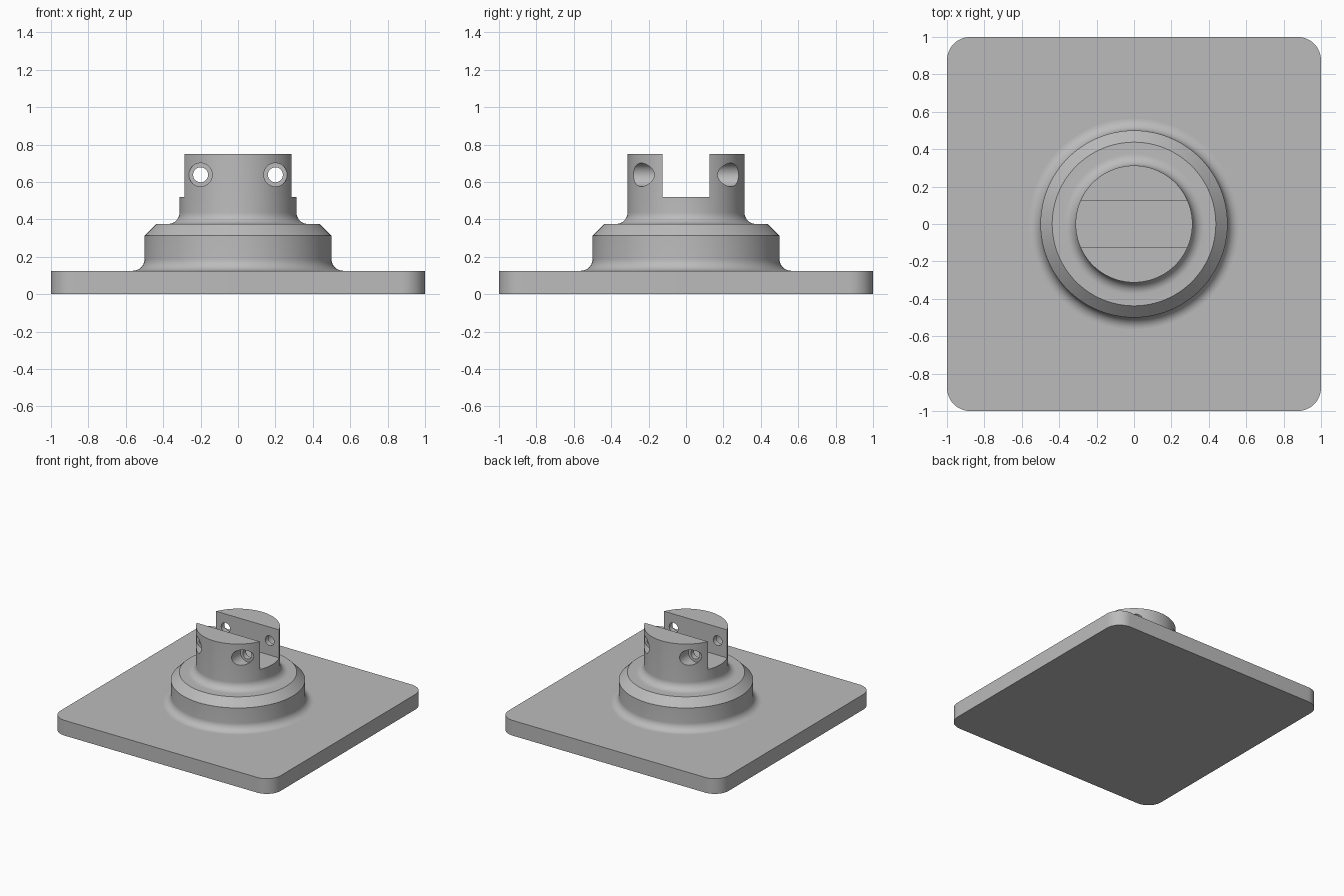
import bpy
import bmesh
import math
from mathutils import Matrix

cube = bpy.data.objects.get("Cube")
if cube:
    bpy.data.objects.remove(cube, do_unlink=True)

grey = bpy.data.materials.new("plain_grey")
grey.use_nodes = True
colour = (0.5, 0.5, 0.5, 1)
grey.diffuse_color = colour
grey.node_tree.nodes["Principled BSDF"].inputs["Base Color"].default_value = colour


def finish(name, bm):
    """Turn a bmesh into a named grey object."""
    bmesh.ops.recalc_face_normals(bm, faces=bm.faces)
    mesh = bpy.data.meshes.new(name)
    bm.to_mesh(mesh)
    bm.free()
    mesh.materials.append(grey)
    obj = bpy.data.objects.new(name, mesh)
    bpy.context.collection.objects.link(obj)
    return obj


def arc(cx, cy, r, start, end, steps=10):
    angles = [math.radians(start + (end - start) * i / steps) for i in range(steps + 1)]
    return [(cx + r * math.cos(a), cy + r * math.sin(a)) for a in angles]


def lathe(name, profile, sides=96):
    """Revolve (radius, height) points around z."""
    bm = bmesh.new()
    verts = [bm.verts.new((r, 0, z)) for r, z in profile]
    edges = [bm.edges.new(pair) for pair in zip(verts, verts[1:])]
    bmesh.ops.spin(bm, geom=verts + edges, axis=(0, 0, 1), cent=(0, 0, 0),
                   angle=math.tau, steps=sides, use_merge=True)
    bmesh.ops.remove_doubles(bm, verts=bm.verts, dist=1e-5)
    return finish(name, bm)


def box(name, size, centre):
    bm = bmesh.new()
    bmesh.ops.create_cube(bm, size=1,
                          matrix=Matrix.Translation(centre) @ Matrix.Diagonal((*size, 1)))
    return finish(name, bm)


def bore(name, radius, x, y, z, length):
    """Cylinder lying along y."""
    bm = bmesh.new()
    bmesh.ops.create_cone(bm, cap_ends=True, segments=48, radius1=radius, radius2=radius,
                          depth=length, matrix=Matrix.Translation((x, y, z))
                          @ Matrix.Rotation(math.pi / 2, 4, "X"))
    return finish(name, bm)


def cut(target, cutter):
    """Subtract the cutter and remove it."""
    mod = target.modifiers.new("cut", "BOOLEAN")
    mod.operation = "DIFFERENCE"
    mod.solver = "EXACT"
    mod.object = cutter
    bpy.context.view_layer.objects.active = target
    bpy.ops.object.modifier_apply(modifier=mod.name)
    bpy.data.objects.remove(cutter, do_unlink=True)


def smooth(obj):
    bpy.ops.object.select_all(action="DESELECT")
    obj.select_set(True)
    bpy.context.view_layer.objects.active = obj
    bpy.ops.object.shade_smooth_by_angle(angle=math.radians(30))


# Square base plate with rounded corners
PLATE_TOP = 0.125
plate = box("base_plate", (2, 2, PLATE_TOP), (0, 0, PLATE_TOP / 2))
bm = bmesh.new()
bm.from_mesh(plate.data)
corners = [e for e in bm.edges if abs(e.verts[0].co.z - e.verts[1].co.z) > 0.1]
bmesh.ops.bevel(bm, geom=corners, offset=0.125, offset_type="OFFSET",
                segments=12, profile=0.5, affect="EDGES")
bm.to_mesh(plate.data)
bm.free()

# Turned pedestal: filleted foot, chamfered collar, filleted neck
FILLET = 0.0625
profile = [(0, 0.1), (0.5 + FILLET, 0.1)]
profile += arc(0.5 + FILLET, PLATE_TOP + FILLET, FILLET, 270, 180)
profile += [(0.5, 0.3125), (0.4375, 0.375)]
profile += arc(0.3125 + FILLET, 0.375 + FILLET, FILLET, 270, 180)
profile += [(0.3125, 0.75), (0, 0.75)]
pedestal = lathe("slotted_pedestal", profile)

# Slot across the neck
cut(pedestal, box("slot_cutter", (1, 0.25, 0.48), (0, 0, 0.76)))

# Pairs of bolt holes with counterbores on the front and back
for x in (-0.2, 0.2):
    cut(pedestal, bore("hole_cutter", 0.04, x, 0, 0.638, 1))
    for side in (-1, 1):
        cut(pedestal, bore("counterbore_cutter", 0.0625, x, side * 0.365, 0.638, 0.4))

for part in (plate, pedestal):
    smooth(part)
